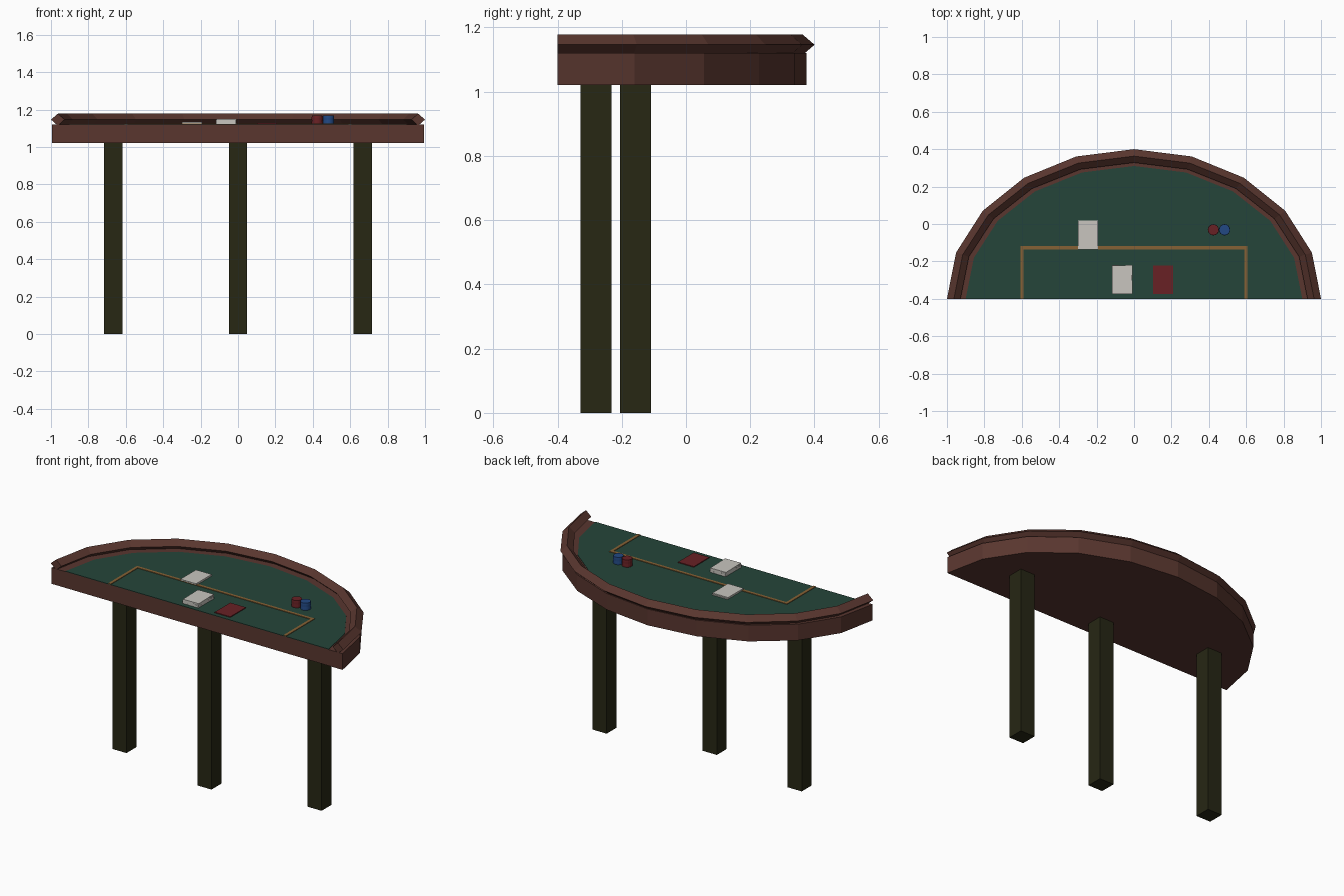
import bpy, bmesh, math, random
from mathutils import Matrix, Vector

random.seed(4)
cube = bpy.data.objects.get("Cube")
if cube:
    bpy.data.objects.remove(cube)


def material(name, rgb):
    m = bpy.data.materials.new(name)
    m.use_nodes = True
    m.diffuse_color = (*rgb, 1)
    m.node_tree.nodes["Principled BSDF"].inputs["Base Color"].default_value = (*rgb, 1)
    return m


wood = material("brown wood", (0.1, 0.037, 0.028))
dark_wood = material("dark olive wood", (0.02, 0.02, 0.007))
green = material("green felt", (0.018, 0.06, 0.042))
gold = material("gold line", (0.24, 0.12, 0.035))
white = material("card white", (0.58, 0.56, 0.52))
red = material("red", (0.14, 0.015, 0.018))
blue = material("blue", (0.016, 0.066, 0.23))

FRONT = -0.4     # y of the straight front edge
TOP = 1.12       # height of the table top
SIDES = 10       # flat sides of the curved edge


def finish(name, bm, mat):
    bmesh.ops.recalc_face_normals(bm, faces=bm.faces)
    mesh = bpy.data.meshes.new(name)
    bm.to_mesh(mesh)
    bm.free()
    mesh.materials.append(mat)
    ob = bpy.data.objects.new(name, mesh)
    bpy.context.collection.objects.link(ob)
    return ob


def half_ellipse(rx, ry, z):
    angles = [math.pi * i / SIDES for i in range(SIDES + 1)]
    return [Vector((rx * math.cos(a), FRONT + ry * math.sin(a), z)) for a in angles]


def slab(name, rx, ry, z0, z1, mat):
    bm = bmesh.new()
    face = bm.faces.new([bm.verts.new(p) for p in half_ellipse(rx, ry, z0)])
    new = bmesh.ops.extrude_face_region(bm, geom=[face])["geom"]
    verts = [v for v in new if isinstance(v, bmesh.types.BMVert)]
    bmesh.ops.translate(bm, vec=(0, 0, z1 - z0), verts=verts)
    return finish(name, bm, mat)


def add_box(bm, centre, size, turn=0):
    matrix = (Matrix.Translation(centre) @ Matrix.Rotation(turn, 4, "Z")
              @ Matrix.Diagonal((*size, 1)))
    bmesh.ops.create_cube(bm, size=1, matrix=matrix)


def box(name, centre, size, mat):
    bm = bmesh.new()
    add_box(bm, centre, size)
    return finish(name, bm, mat)


# Table top and felt
slab("table_body", 0.995, 0.775, 1.02, TOP, wood)
slab("felt", 0.9, 0.71, TOP, TOP + 0.003, green)

# Rail: a diamond section swept along the curved edge
bm = bmesh.new()
section = [(0, 1.146), (0.037, 1.178), (0.072, 1.146), (0.037, 1.114)]
rows = [[bm.verts.new(p) for p in half_ellipse(1 - d, 0.8 - d, z)] for d, z in section]
for k, row in enumerate(rows):
    other = rows[(k + 1) % len(rows)]
    for i in range(SIDES):
        bm.faces.new((row[i], row[i + 1], other[i + 1], other[i]))
for end in (0, -1):
    bm.faces.new([row[end] for row in rows])
finish("rail", bm, wood)

# Three square legs, the middle one set forward
for name, x, y in (("right_leg", -0.667, -0.157), ("middle_leg", 0, -0.28),
                   ("left_leg", 0.667, -0.157)):
    box(name, (x, y, 0.51), (0.097, 0.097, 1.02), dark_wood)

# Painted betting line
LINE_Z = TOP + 0.004
box("line_back", (0, -0.127, LINE_Z), (1.216, 0.018, 0.005), gold)
for name, x in (("line_right", -0.599), ("line_left", 0.599)):
    box(name, (x, -0.268, LINE_Z), (0.018, 0.264, 0.005), gold)


# Stacks of cards, each layer slightly shifted
def cards(name, x, y, count, step, slide, turn, mat):
    bm = bmesh.new()
    for i in range(count):
        z = TOP + step * (i + 0.5)
        angle = random.uniform(-turn, turn)
        add_box(bm, (x, y + slide * i, z), (0.107, 0.152, step), angle)
    finish(name, bm, mat)


cards("dealer_cards", -0.245, -0.056, 2, 0.007, -0.004, 0, white)
cards("card_deck", -0.063, -0.297, 5, 0.006, 0, 0.03, white)
cards("red_cards", 0.155, -0.297, 1, 0.008, 0, 0, red)


# Chip stacks
def chips(name, x, mat):
    bm = bmesh.new()
    for i in range(4):
        bmesh.ops.create_cone(bm, cap_ends=True, segments=16,
                              radius1=0.03, radius2=0.03 - 0.001 * (i % 2), depth=0.012,
                              matrix=Matrix.Translation((x, -0.031, TOP + 0.006 + 0.012 * i)))
    finish(name, bm, mat)


chips("red_chips", 0.424, red)
chips("blue_chips", 0.484, blue)
